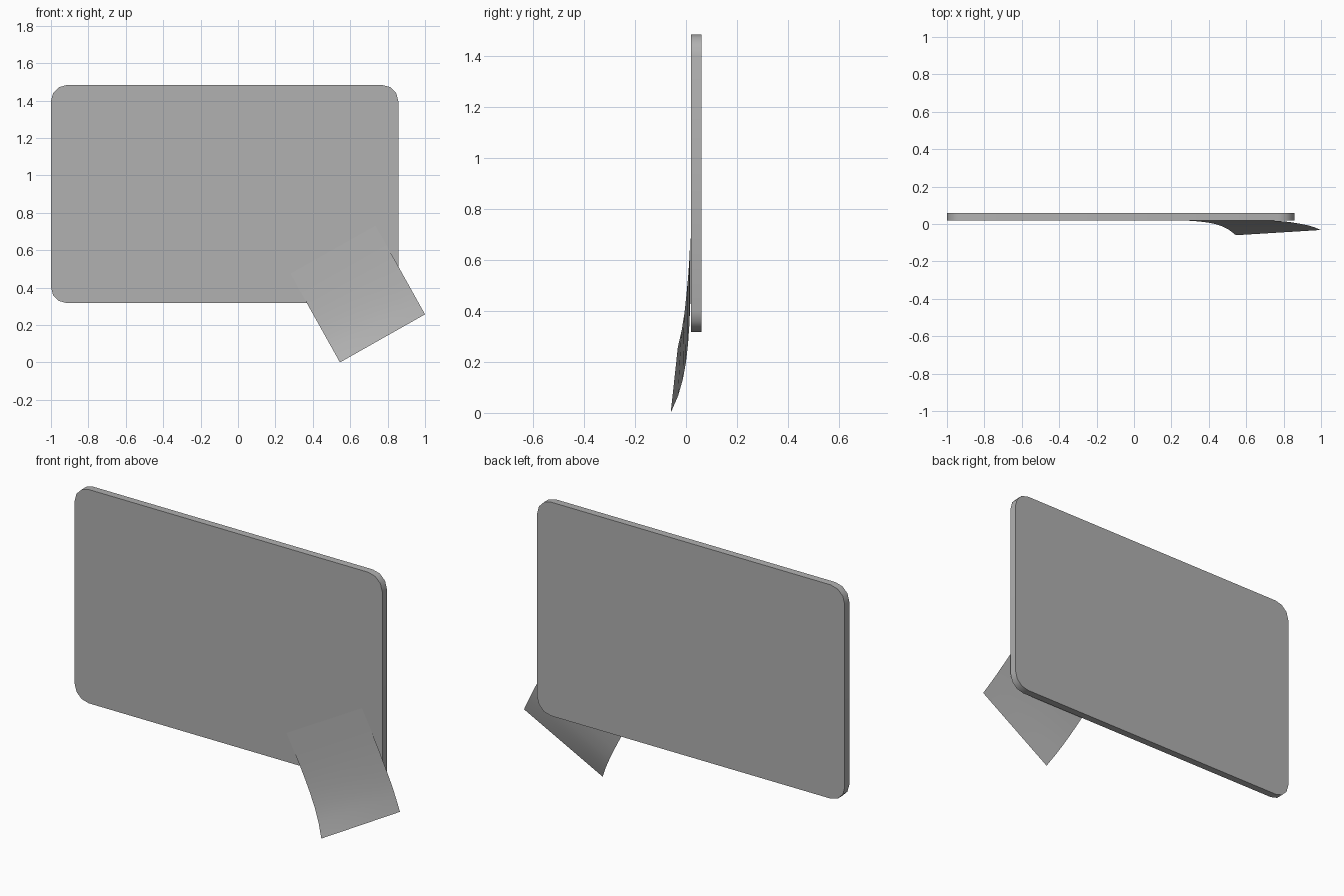
import bpy, bmesh
from math import sin, cos, pi
from mathutils import Vector

if "Cube" in bpy.data.objects:
    bpy.data.objects.remove(bpy.data.objects["Cube"])

grey = bpy.data.materials.new("dark_grey")
grey.diffuse_color = (0.44, 0.44, 0.44, 1)
grey.use_nodes = True
grey.node_tree.nodes["Principled BSDF"].inputs["Base Color"].default_value = grey.diffuse_color


def add_object(name, bm):
    mesh = bpy.data.meshes.new(name)
    bm.to_mesh(mesh)
    bm.free()
    mesh.materials.append(grey)
    obj = bpy.data.objects.new(name, mesh)
    bpy.context.collection.objects.link(obj)
    for o in bpy.context.selected_objects:
        o.select_set(False)
    bpy.context.view_layer.objects.active = obj
    obj.select_set(True)
    bpy.ops.object.shade_smooth_by_angle(angle=pi / 6 + 0.02)
    return obj


# Flat panel with rounded corners
x0, x1, z0, z1 = -1.0, 0.857, 0.317, 1.483
radius, steps = 0.085, 3
corners = [(x1 - radius, z1 - radius), (x0 + radius, z1 - radius),
           (x0 + radius, z0 + radius), (x1 - radius, z0 + radius)]
bm = bmesh.new()
outline = []
for i, (cx, cz) in enumerate(corners):
    for s in range(steps + 1):
        a = (i + s / steps) * pi / 2
        outline.append(bm.verts.new((cx + radius * cos(a), 0.02, cz + radius * sin(a))))
face = bm.faces.new(outline)
extruded = bmesh.ops.extrude_face_region(bm, geom=[face])
bmesh.ops.translate(bm, vec=(0, 0.04, 0),
                    verts=[v for v in extruded["geom"] if isinstance(v, bmesh.types.BMVert)])
bmesh.ops.recalc_face_normals(bm, faces=bm.faces)
add_object("panel", bm)

# Tape strip: stuck to the panel at its top, curling forward at its free end
free_left, free_right = Vector((0.545, 0, 0.0)), Vector((1.0, 0, 0.257))
length = Vector((-0.265, 0, 0.475))
# (distance from free end, depth at left edge, depth at right edge)
profile = [(0, -0.06, -0.032), (0.14, -0.031, -0.017), (0.28, -0.012, -0.006),
           (0.42, 0.0, 0.001), (0.57, 0.008, 0.008), (0.72, 0.013, 0.013),
           (0.86, 0.016, 0.016), (1, 0.0185, 0.0185)]
columns = 6
bm = bmesh.new()
rows = []
for t, left_y, right_y in profile:
    row = []
    for c in range(columns + 1):
        u = c / columns
        p = free_left.lerp(free_right, u) + length * t
        p.y = left_y + (right_y - left_y) * u
        row.append(bm.verts.new(p))
    rows.append(row)
for lower, upper in zip(rows, rows[1:]):
    for c in range(columns):
        bm.faces.new((lower[c], lower[c + 1], upper[c + 1], upper[c]))
add_object("tape_strip", bm)
